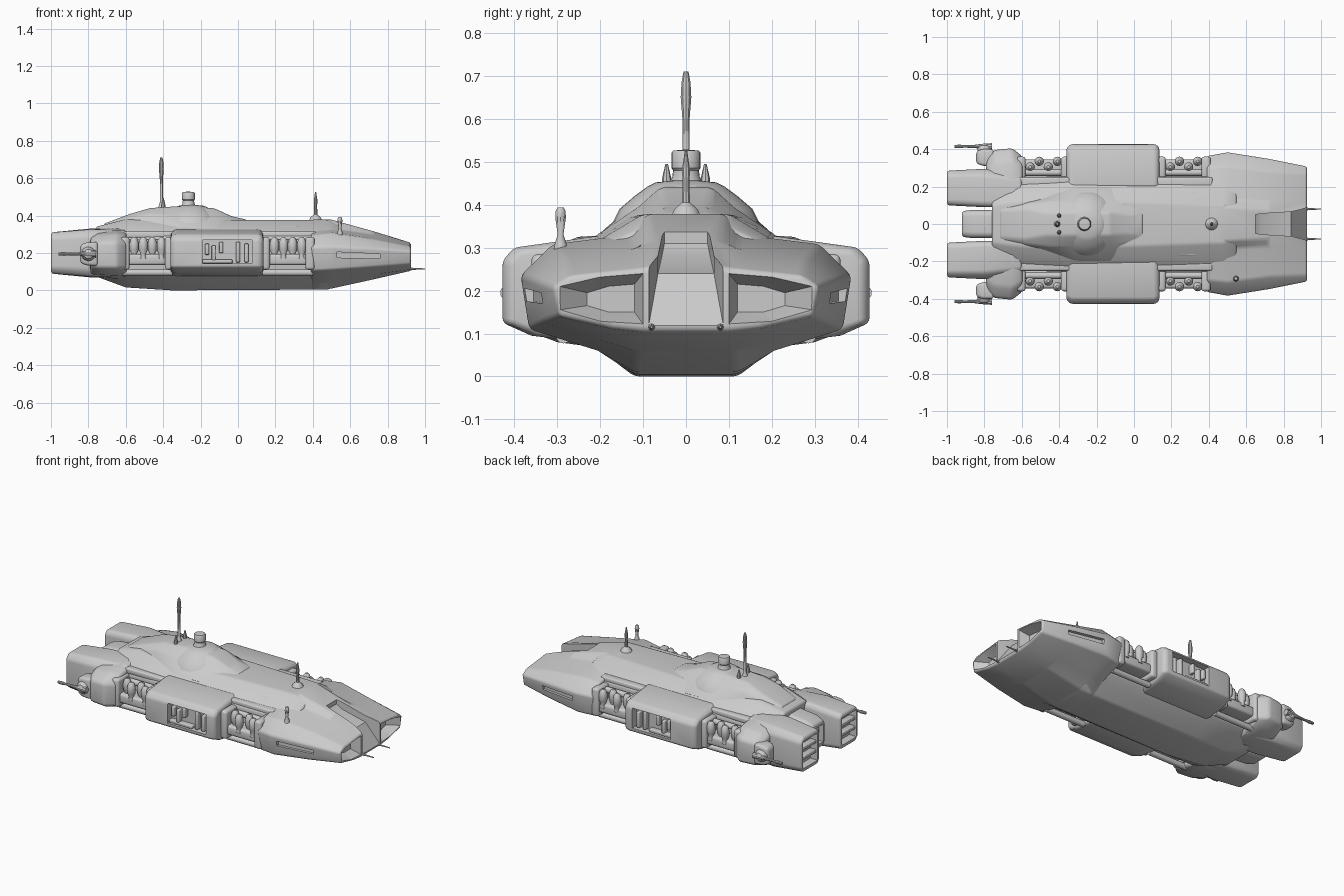
import bpy, bmesh, math
from mathutils import Vector

SIDES = ((1, "left"), (-1, "right"))
cutters = []


def finish(name, bm, bevel=0.0):
    bmesh.ops.recalc_face_normals(bm, faces=bm.faces)
    me = bpy.data.meshes.new(name)
    bm.to_mesh(me)
    bm.free()
    ob = bpy.data.objects.new(name, me)
    bpy.context.collection.objects.link(ob)
    if bevel:
        m = ob.modifiers.new("bevel", 'BEVEL')
        m.width, m.segments, m.limit_method, m.angle_limit = bevel, 3, 'ANGLE', math.radians(20)
    return ob


def loft(name, sections, bevel=0.012):
    """Skin closed (y, z) outlines placed along x."""
    bm = bmesh.new()
    rings = [[bm.verts.new((x, y, z)) for y, z in pts] for x, pts in sections]
    n = len(rings[0])
    for a, b in zip(rings, rings[1:]):
        for i in range(n):
            bm.faces.new((a[i], a[(i + 1) % n], b[(i + 1) % n], b[i]))
    bm.faces.new(rings[0])
    bm.faces.new(rings[-1])
    return finish(name, bm, bevel)


def both(half):
    return half + [(-y, z) for y, z in reversed(half)]


def flip(pts, s):
    return [(y * s, z) for y, z in pts]


def rect(y0, y1, z0, z1):
    return [(y0, z0), (y1, z0), (y1, z1), (y0, z1)]


def box(name, x0, x1, y0, y1, z0, z1, bevel=0.0):
    return loft(name, [(x0, rect(y0, y1, z0, z1)), (x1, rect(y0, y1, z0, z1))], bevel)


def lathe(name, profile, origin, axis=(0, 0, 1), n=16):
    """Revolve (radius, distance) pairs about an axis."""
    bm = bmesh.new()
    q = Vector((0, 0, 1)).rotation_difference(Vector(axis))
    rings = [[bm.verts.new(Vector(origin) + q @ Vector((r * math.cos(k * math.tau / n), r * math.sin(k * math.tau / n), t)))
              for k in range(n)] for r, t in profile]
    for a, b in zip(rings, rings[1:]):
        for i in range(n):
            bm.faces.new((a[i], a[(i + 1) % n], b[(i + 1) % n], b[i]))
    bm.faces.new(rings[0])
    bm.faces.new(rings[-1])
    return finish(name, bm)


def cut(target, cutter):
    m = target.modifiers.new("cut", 'BOOLEAN')
    m.operation, m.solver, m.object = 'DIFFERENCE', 'EXACT', cutter
    cutter.hide_render = True
    cutters.append(cutter)


# Central hull with keel
loft("central_hull", [
    (-0.76, both([(.08, .075), (.15, .085), (.20, .12), (.20, .27), (.17, .30), (.10, .34)])),
    (-0.60, both([(.10, .016), (.20, .065), (.25, .10), (.25, .28), (.20, .325), (.12, .38)])),
    (-0.35, both([(.12, .0), (.20, .06), (.255, .10), (.255, .29), (.20, .335), (.13, .375)])),
    (0.48, both([(.12, .005), (.20, .06), (.255, .10), (.255, .29), (.19, .325), (.10, .378)])),
    (0.55, both([(.11, .03), (.19, .07), (.24, .11), (.24, .28), (.17, .315), (.09, .35)]))])

# Bow
bow = loft("bow", [
    (0.39, both([(.12, .003), (.205, .06), (.345, .105), (.365, .23), (.30, .295), (.15, .325), (.10, .378)])),
    (0.50, both([(.12, .010), (.205, .06), (.365, .11), (.385, .235), (.31, .308), (.13, .33), (.09, .378)])),
    (0.72, both([(.11, .058), (.20, .085), (.335, .125), (.35, .225), (.28, .275), (.12, .298), (.08, .315)])),
    (0.925, both([(.10, .105), (.17, .112), (.295, .14), (.31, .21), (.27, .235), (.12, .25), (.08, .255)]))])
cut(bow, loft("bow_channel_cutter", [
    (0.65, rect(-.05, .05, .31, .5)), (0.68, rect(-.055, .055, .285, .5)),
    (0.84, rect(-.065, .065, .24, .5)), (0.93, rect(-.088, .088, .112, .5))], 0))
for s, side in SIDES:
    mouth = flip([(.10, .122), (.20, .128), (.295, .155), (.295, .21), (.20, .232), (.10, .24)], s)
    back = flip([(.12, .15), (.18, .15), (.23, .165), (.23, .195), (.18, .21), (.12, .215)], s)
    cut(bow, loft(f"{side}_mouth_cutter", [(.865, back), (.926, mouth), (.96, mouth)], 0))
    cut(bow, loft(f"{side}_bow_slot_cutter", [
        (0.53, flip(rect(.355, .45, .175, .205), s)), (0.76, flip(rect(.32, .45, .17, .195), s))], 0))
    # Forward sensor spikes
    lathe(f"{side}_nose_spike", [(.014, 0), (.012, .06), (.005, .1), (.003, .16)], (0.84, s * .08, .115), (1, 0, 0), 8)

# Bridge superstructure
loft("bridge_base", [
    (-0.72, both([(.11, .29), (.09, .34), (.07, .355)])),
    (-0.58, both([(.14, .32), (.11, .385), (.08, .408)])),
    (-0.47, both([(.16, .33), (.12, .41), (.06, .44)])),
    (-0.32, both([(.205, .33), (.12, .40), (.06, .45)])),
    (-0.13, both([(.205, .33), (.11, .395), (.06, .44)])),
    (-0.03, both([(.15, .33), (.10, .375), (.05, .395)])),
    (0.05, both([(.13, .33), (.09, .365), (.05, .378)]))], 0.015)
lathe("bridge_dome", [(.17, .36), (.155, .39), (.12, .42), (.09, .442), (.07, .452), (.02, .457)], (-.25, 0, 0), n=32)
lathe("funnel", [(.045, .44), (.032, .465), (.03, .48), (.034, .485), (.034, .52), (.030, .526), (.005, .528)],
      (-.265, 0, 0), n=20)

# Masts
lathe("main_mast", [(.022, .43), (.012, .455), (.008, .47), (.008, .59), (.013, .65), (.011, .685), (.006, .71)], (-.41, 0, 0), n=10)
lathe("fore_mast", [(.04, .365), (.028, .39), (.01, .405), (.008, .45), (.010, .48), (.003, .525)], (.415, 0, 0), n=10)
lathe("bow_antenna", [(.02, .27), (.014, .31), (.007, .33), (.013, .37), (.012, .385), (.008, .393)], (.545, -.292, 0), n=10)
for s, side in SIDES:
    lathe(f"{side}_bridge_post", [(.012, .41), (.011, .46), (.003, .495)], (-.40, s * .045, 0), n=8)

for s, side in SIDES:
    # Midship sponson with recessed bay
    end = flip([(.20, .085), (.34, .10), (.41, .125), (.41, .265), (.385, .29), (.20, .31)], s)
    mid = flip([(.20, .075), (.36, .095), (.427, .125), (.427, .27), (.40, .30), (.20, .328)], s)
    sponson = loft(f"{side}_sponson", [(-.36, end), (-.335, mid), (.115, mid), (.135, end)], 0.014)
    ya, yb = sorted((s * .385, s * .50))
    cut(sponson, box(f"{side}_bay_cutter", -.19, .075, ya, yb, .145, .27))
    ya, yb = sorted((s * .37, s * .415))
    for i, (x, z0, z1) in enumerate(((-.165, .19, .25), (-.13, .16, .24), (-.09, .2, .26), (.0, .15, .26), (.045, .15, .25))):
        box(f"{side}_bay_fitting_{i}", x - .011, x + .011, ya, yb, z0, z1, .006)
    box(f"{side}_bay_shelf", -.19, -.03, ya, yb, .145, .165, .005)

    # Open machinery bays fore and aft of the sponson
    for label, x0, x1 in (("fore", .13, .40), ("aft", -.62, -.35)):
        ya, yb = sorted((s * .24, s * .345))
        box(f"{side}_{label}_bay_tray", x0, x1, ya, yb, .135, .195, .015)
        ya, yb = sorted((s * .24, s * .36))
        for i, x in enumerate((x0 + .015, x1 - .015)):
            box(f"{side}_{label}_bay_collar_{i}", x - .025, x + .025, ya, yb, .11, .285, .015)
        for i in range(4):
            x = x0 + (x1 - x0) * (.24 + .18 * i)
            lathe(f"{side}_{label}_canister_{i}",
                  [(.018, .17), (.014, .195), (.024, .215), (.025, .25), (.018, .275), (.008, .285)],
                  (x, s * (.335 if i % 2 else .305), 0), n=12)
        for i, (y, z, r) in enumerate(((.275, .255, .018), (.285, .095, .018))):
            lathe(f"{side}_{label}_pipe_{i}", [(r, 0), (r, x1 - x0)], (x0, s * y, z), (1, 0, 0), 12)

    # Deck rails and fairings
    ya, yb = sorted((s * .145, s * .170))
    box(f"{side}_deck_rail", .05, .33, ya, yb, .31, .345, .008)
    ya, yb = sorted((s * .19, s * .25))
    box(f"{side}_shoulder_rail", .12, .42, ya, yb, .28, .315, .01)
    box(f"{side}_aft_shoulder_rail", -.62, -.34, ya, yb, .28, .315, .01)

    # Aft side block
    loft(f"{side}_aft_block", [
        (-.79, flip([(.15, .075), (.28, .09), (.36, .13), (.36, .24), (.31, .275), (.15, .31)], s)),
        (-.75, flip([(.15, .07), (.30, .085), (.395, .12), (.395, .255), (.33, .295), (.15, .325)], s)),
        (-.65, flip([(.15, .06), (.30, .08), (.405, .12), (.405, .26), (.34, .305), (.15, .335)], s)),
        (-.595, flip([(.15, .065), (.28, .085), (.36, .12), (.36, .25), (.31, .295), (.15, .328)], s))], .016)

    # Tail gun pod
    loft(f"{side}_gun_mount", [(-.845, flip(rect(.325, .385, .15, .24), s)), (-.82, flip(rect(.315, .40, .135, .255), s)),
                               (-.75, flip(rect(.30, .40, .13, .26), s))], .015)
    lathe(f"{side}_gun_ball", [(.005, -.04), (.025, -.032), (.038, -.012), (.038, .012), (.025, .032), (.005, .04)],
          (-.80, s * .388, .195), (0, s, 0), 16)
    lathe(f"{side}_gun_barrel", [(.018, 0), (.014, .06), (.009, .09), (.007, .15), (.010, .17), (.008, .20)],
          (-.76, s * .415, .195), (-1, 0, 0), 10)

    # Main engine with louvred exhaust
    engine = loft(f"{side}_engine", [
        (-1.0, flip([(.12, .09), (.26, .09), (.285, .12), (.285, .28), (.26, .31), (.12, .31), (.10, .29), (.10, .11)], s)),
        (-.80, flip([(.11, .07), (.27, .075), (.295, .11), (.295, .29), (.26, .325), (.11, .33), (.09, .31), (.09, .09)], s)),
        (-.60, flip([(.11, .06), (.25, .075), (.27, .11), (.27, .28), (.24, .32), (.11, .335), (.09, .31), (.09, .09)], s))], .014)
    ya, yb = sorted((s * .122, s * .265))
    cut(engine, box(f"{side}_exhaust_cutter", -1.1, -.95, ya, yb, .115, .285))
    for i, z in enumerate((.17, .23)):
        box(f"{side}_exhaust_louvre_{i}", -.99, -.94, ya - .005, yb + .005, z - .01, z + .01, .004)

# Centre engine
centre = loft("centre_engine", [
    (-.92, both([(.05, .12), (.068, .14), (.068, .26), (.05, .28)])),
    (-.87, both([(.055, .105), (.075, .13), (.075, .28), (.055, .30)])),
    (-.70, both([(.055, .09), (.075, .12), (.075, .30), (.055, .32)]))], .012)
cut(centre, box("centre_exhaust_cutter", -1.0, -.89, -.05, .05, .145, .255))

# Apply modifiers, drop cutters, shade smooth with sharp edges kept
bpy.ops.object.select_all(action='DESELECT')
parts = [o for o in bpy.context.scene.objects if o not in cutters]
for o in parts:
    o.select_set(True)
bpy.context.view_layer.objects.active = parts[0]
bpy.ops.object.convert(target='MESH')
for c in cutters:
    bpy.data.objects.remove(c)
bpy.ops.object.shade_smooth_by_angle(angle=math.radians(35))
